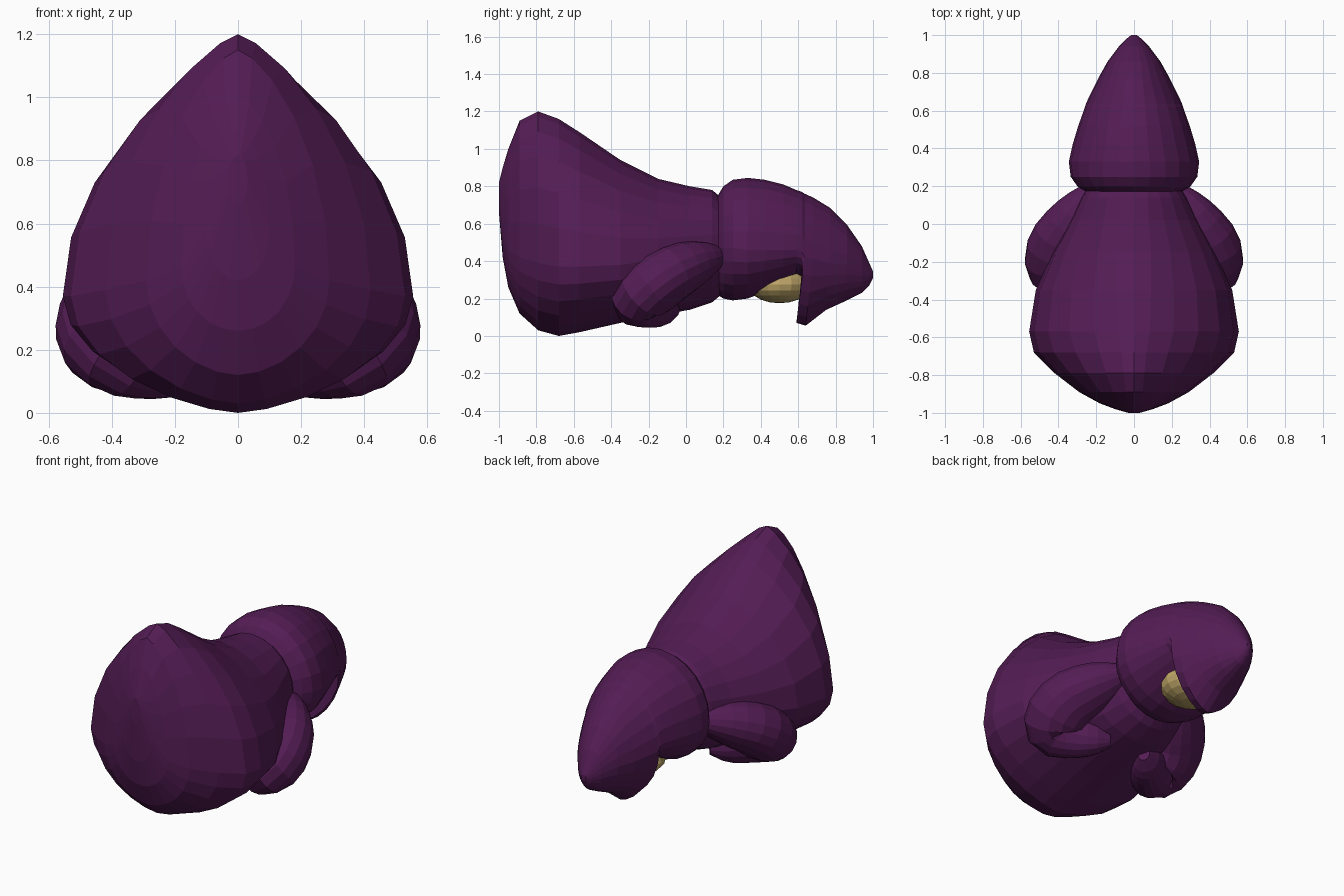
import bpy, bmesh
from math import sin, cos, pi
from mathutils import Vector, Matrix

def material(name, color):
    m = bpy.data.materials.new(name)
    m.diffuse_color = color
    return m

purple = material("purple", (0.088, 0.012, 0.09, 1))
tan = material("tan", (0.52, 0.38, 0.14, 1))

def finish(name, bm, mat):
    bmesh.ops.recalc_face_normals(bm, faces=bm.faces)
    me = bpy.data.meshes.new(name)
    bm.to_mesh(me)
    bm.free()
    me.materials.append(mat)
    ob = bpy.data.objects.new(name, me)
    bpy.context.collection.objects.link(ob)
    return ob

def loft(name, rings, mat):
    bm = bmesh.new()
    vs = [[bm.verts.new(p) for p in r] for r in rings]
    n = len(vs[0])
    for a, b in zip(vs, vs[1:]):
        for i in range(n):
            j = (i + 1) % n
            bm.faces.new((a[i], a[j], b[j], b[i]))
    bm.faces.new(vs[0])
    bm.faces.new(vs[-1])
    return finish(name, bm, mat)

def section(y, w, top, mid, bottom, q_up, q_low, dy=0.0, n=24):
    """Egg-shaped ring: q above 1 pinches that half, below 1 squares it."""
    ring = []
    for i in range(n):
        a = 2 * pi * i / n
        c, s = cos(a), sin(a)
        q = q_up if s >= 0 else q_low
        x = w * abs(c) ** q * (1 if c > 0 else -1) if abs(c) > 1e-6 else 0
        z = mid + s * ((top - mid) if s > 0 else (mid - bottom))
        ring.append(Vector((x, y + (dy * -s if s < 0 else 0), z)))
    return ring

# Body: y, half width, top, widest height, bottom, upper and lower pinch
body = [
    (-1.00, 0.03, 0.82, 0.74, 0.66, 1.2, 1.0),
    (-0.98, 0.10, 0.90, 0.58, 0.42, 1.2, 1.0),
    (-0.95, 0.18, 1.00, 0.46, 0.26, 1.2, 1.0),
    (-0.89, 0.29, 1.15, 0.42, 0.12, 1.4, 1.1),
    (-0.79, 0.42, 1.20, 0.39, 0.03, 1.5, 1.2),
    (-0.68, 0.53, 1.16, 0.37, 0.00, 1.55, 1.3),
    (-0.57, 0.555, 1.09, 0.37, 0.02, 1.4, 1.3),
    (-0.35, 0.52, 0.94, 0.38, 0.07, 1.3, 1.2),
    (-0.15, 0.43, 0.84, 0.41, 0.11, 1.15, 1.1),
    (0.02, 0.34, 0.80, 0.44, 0.14, 1.1, 1.0),
    (0.14, 0.28, 0.78, 0.46, 0.18, 1.0, 1.0),
    (0.20, 0.24, 0.73, 0.48, 0.23, 1.0, 1.0),
]
loft("body", [section(*r) for r in body], purple)

# Head ending in a hooked snout that hangs in front of the mouth
head = [
    (0.17, 0.25, 0.75, 0.47, 0.22, 1.0, 1.0),
    (0.20, 0.30, 0.80, 0.47, 0.20, 1.0, 1.0),
    (0.25, 0.335, 0.835, 0.47, 0.19, 1.0, 1.0),
    (0.33, 0.345, 0.845, 0.46, 0.20, 1.05, 1.0),
    (0.42, 0.325, 0.835, 0.46, 0.235, 1.1, 1.0),
    (0.52, 0.295, 0.81, 0.46, 0.28, 1.1, 1.0),
    (0.59, 0.27, 0.78, 0.46, 0.32, 1.1, 1.0),
    (0.62, 0.26, 0.77, 0.45, 0.31, 1.1, 1.0),
    (0.635, 0.255, 0.76, 0.42, 0.07, 1.1, 1.4, -0.045),
    (0.68, 0.235, 0.74, 0.41, 0.055, 1.1, 1.3, -0.04),
    (0.77, 0.19, 0.685, 0.39, 0.14, 1.1, 1.1, -0.02),
    (0.86, 0.14, 0.595, 0.38, 0.19, 1.0, 1.0),
    (0.94, 0.08, 0.48, 0.35, 0.23, 1.0, 1.0),
    (0.98, 0.04, 0.39, 0.33, 0.27, 1.0, 1.0),
    (1.00, 0.015, 0.345, 0.33, 0.31, 1.0, 1.0),
]
loft("head", [section(*r) for r in head], purple)

# Lower jaw showing in the mouth
bm = bmesh.new()
bmesh.ops.create_uvsphere(bm, u_segments=16, v_segments=10, radius=1,
    matrix=Matrix.Translation((0, 0.50, 0.275)) @ Matrix.Diagonal((0.18, 0.17, 0.10, 1)))
finish("lower_jaw", bm, tan)

# Curled flipper arms: x, y, z, radius along the bend
arm = [Vector(p) for p in (
    (0.20, 0.20, 0.43, 0.03), (0.25, 0.14, 0.42, 0.08),
    (0.33, 0.03, 0.39, 0.125), (0.42, -0.10, 0.33, 0.145),
    (0.435, -0.22, 0.24, 0.15), (0.37, -0.28, 0.18, 0.135),
    (0.27, -0.20, 0.14, 0.10), (0.19, -0.12, 0.13, 0.08),
    (0.12, -0.06, 0.13, 0.03))]
# Round the bend by corner cutting
for _ in range(1):
    cut = [arm[0]]
    for a, b in zip(arm, arm[1:]):
        cut += [a.lerp(b, 0.25), a.lerp(b, 0.75)]
    arm = cut + [arm[-1]]
pts = [p.xyz for p in arm]
m = len(pts) // 2
normal = (pts[m] - pts[0]).cross(pts[-1] - pts[m]).normalized()
hub = (pts[0] + pts[-1]) / 2
rings = []
for k, p in enumerate(pts):
    t = (pts[min(k + 1, len(pts) - 1)] - pts[max(k - 1, 0)]).normalized()
    u = t.cross(normal).normalized()
    v = u.cross(t)
    inward = 1 if u.dot(hub - p) > 0 else -1
    ring = []
    for i in range(16):
        c, s = cos(2 * pi * i / 16), sin(2 * pi * i / 16)
        fill = 1.35 if c * inward > 0 else 1.0   # webbed inner side
        ring.append(p + arm[k].w * (u * c * fill + v * s))
    rings.append(ring)
arms = loft("arms", rings, purple)
arms.modifiers.new("mirror", 'MIRROR').use_axis[0] = True
